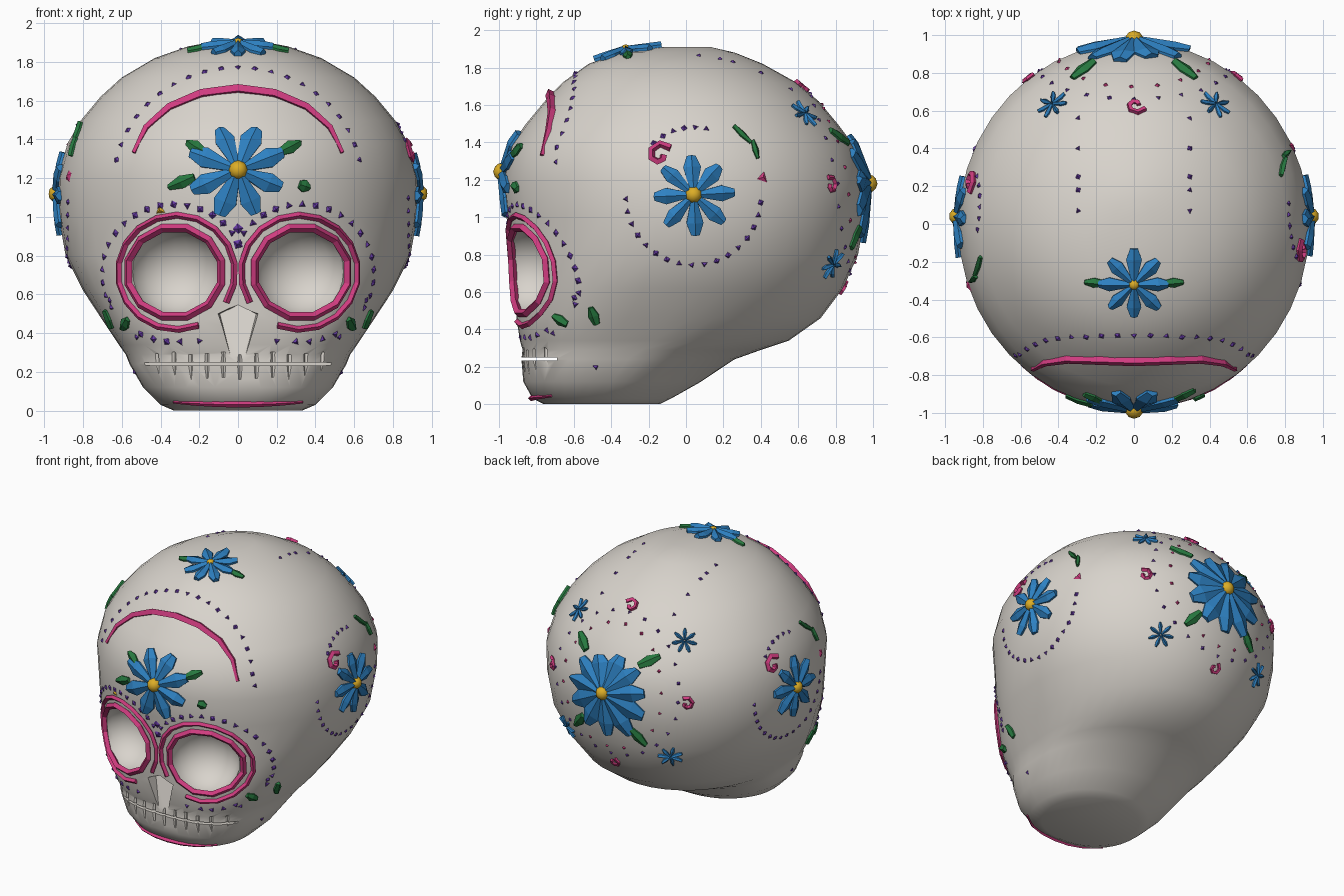
import bpy, bmesh, math, random
from mathutils import Vector, Matrix
from mathutils.bvhtree import BVHTree

if "Cube" in bpy.data.objects:
    bpy.data.objects.remove(bpy.data.objects["Cube"])

random.seed(4)
COLORS = {"bone": (.69, .655, .605), "blue": (.027, .22, .54), "pink": (.63, .045, .215),
          "green": (.02, .19, .05), "gold": (.72, .42, .02), "purple": (.13, .04, .36)}
MATS = {}
for n, c in COLORS.items():
    MATS[n] = bpy.data.materials.new(n)
    MATS[n].diffuse_color = (*c, 1)


def finish(bm, name, color):
    bmesh.ops.recalc_face_normals(bm, faces=bm.faces)
    me = bpy.data.meshes.new(name)
    bm.to_mesh(me)
    bm.free()
    ob = bpy.data.objects.new(name, me)
    bpy.context.collection.objects.link(ob)
    me.materials.append(MATS[color])
    return ob


def loft(bm, sections):
    """Skin closed loops of points, capped at both ends."""
    rings = [[bm.verts.new(p) for p in s] for s in sections]
    k = len(rings[0])
    for a, b in zip(rings, rings[1:]):
        for i in range(k):
            bm.faces.new((a[i], a[(i + 1) % k], b[(i + 1) % k], b[i]))
    bm.faces.new(rings[0])
    bm.faces.new(rings[-1])


# skull: rows of height, half width, front y, back y, squareness of the front
ROWS = [(0, .33, -.76, -.14, 2.2), (.03, .40, -.82, -.08, 2.4), (.12, .49, -.87, .08, 2.6),
        (.24, .56, -.88, .26, 2.7), (.29, .58, -.875, .40, 2.8), (.34, .615, -.89, .55, 2.9),
        (.46, .695, -.91, .72, 2.8), (.62, .80, -.92, .84, 2.4), (.8, .89, -.93, .92, 2.15),
        (1.0, .925, -.96, .955, 2), (1.2, .93, -.98, .965, 2), (1.38, .88, -.94, .90, 2),
        (1.5, .81, -.855, .81, 2), (1.62, .71, -.755, .71, 2), (1.72, .60, -.66, .59, 2),
        (1.82, .43, -.52, .41, 2), (1.88, .26, -.35, .26, 2), (1.91, .10, -.12, .13, 2)]
N = 40


def section(z, w, f, b, p):
    out = []
    for i in range(N):
        s, c = math.sin(2 * math.pi * i / N), math.cos(2 * math.pi * i / N)
        e = 2 / (p if c > 0 else 2)
        out.append((w * math.copysign(abs(s) ** e, s),
                    (f + b) / 2 - (b - f) / 2 * math.copysign(abs(c) ** e, c), z))
    return out


bm = bmesh.new()
loft(bm, [section(*r) for r in ROWS])
bmesh.ops.recalc_face_normals(bm, faces=bm.faces)
bvh = BVHTree.FromBMesh(bm)
skull = finish(bm, "skull", "bone")
X, Y, Z = Vector((1, 0, 0)), Vector((0, 1, 0)), Vector((0, 0, 1))
VIEWS = {"front": (X, Z, -Y), "back": (X, Z, Y), "right": (Y, Z, X), "left": (Y, Z, -X), "top": (X, Y, Z)}


def hit(view, a, b):
    u, v, out = VIEWS[view]
    o = u * a + v * b + out * 4
    p, n, _, _ = bvh.ray_cast(o, -out)
    return (p, n) if p else bvh.find_nearest(o - out * 3.4)[:2]


def on(view, a, b, h=0.0):
    """Point on the skull at view coordinates (a, b), lifted by h."""
    p, n = hit(view, a, b)
    return p + n * h


def patch(view, a, b):
    """Local mapping (x, y, lift) on the skull round a view position, free of stretching."""
    c, n = hit(view, a, b)
    u = VIEWS[view][0]
    u = (u - n * u.dot(n)).normalized()
    v = n.cross(u)
    v = v if v.dot(VIEWS[view][1]) > 0 else -v

    def at(x, y, h=0.0):
        p, m = bvh.find_nearest(c + u * x + v * y)[:2]
        return p + m * h
    return at


def cut(bm):
    cutter = finish(bm, "cutter", "bone")
    cutter.hide_render = True
    m = skull.modifiers.new("cut", "BOOLEAN")
    m.operation, m.solver, m.object = "DIFFERENCE", "EXACT", cutter
    dg = bpy.context.evaluated_depsgraph_get()
    skull.data = bpy.data.meshes.new_from_object(skull.evaluated_get(dg))
    skull.modifiers.clear()
    bpy.data.objects.remove(cutter)


# eye sockets
bm = bmesh.new()
for s in (1, -1):
    mat = (Matrix.Translation((s * .325, -.87, .715)) @ Matrix.Rotation(s * .33, 4, "Z")
           @ Matrix.Diagonal((.25, .23, .23, 1)))
    bmesh.ops.create_uvsphere(bm, u_segments=20, v_segments=14, radius=1, matrix=mat)
cut(bm)
# nose cavity, deep at the top and shallow at the bottom
bm = bmesh.new()
nose = [(-.125, .5, -.83), (0, .545, -.8), (.125, .5, -.83), (.05, .28, -.875), (-.05, .28, -.875)]
loft(bm, [[(x, -1.1, z) for x, z, y in nose], [(x * .75, y, z) for x, z, y in nose]])
cut(bm)
# mouth slit
bm = bmesh.new()
bmesh.ops.create_cube(bm, size=1, matrix=Matrix.Translation((0, -.87, .241))
                      @ Matrix.Diagonal((1.1, .36, .016, 1)))
cut(bm)
# grooves between the teeth
bm = bmesh.new()
for i in range(-5, 6):
    p = on("front", i * .085 + .01, .24)
    bmesh.ops.create_cube(bm, size=1, matrix=Matrix.Translation((p.x, p.y, .225 + .006 * (i % 3)))
                          @ Matrix.Rotation(math.pi / 4 + i * .1, 4, "Z")
                          @ Matrix.Diagonal((.018, .018, .13, 1)))
cut(bm)
skull.data.materials.clear()
skull.data.materials.append(MATS["bone"])
for f in skull.data.polygons:
    f.material_index = 0
skull.data.shade_smooth()
skull.data.set_sharp_from_angle(angle=math.radians(38))


def petal(bm, at, ang, r0, r1, w, lift=.032, shape=((0, .35), (.65, 1), (1, .5))):
    """Faceted ridge strip following the skull from radius r0 to r1."""
    c, s = math.cos(ang), math.sin(ang)
    secs = []
    for t, k in shape:
        r = r0 + (r1 - r0) * t
        secs.append([at(c * r - s * w * k * q, s * r + c * w * k * q, h)
                     for q, h in ((-1, -.012), (-1, lift * .45), (0, lift), (1, lift * .45), (1, -.012))])
    loft(bm, secs)


def flower(name, view, a, b, r, n, turn=0, width=.047, core=.045):
    bm, at = bmesh.new(), patch(view, a, b)
    for i in range(n):
        petal(bm, at, turn + 2 * math.pi * i / n, r * .12,
              r * random.uniform(.95, 1.04), width * random.uniform(.92, 1.1))
    finish(bm, name + "_petals", "blue")
    bm = bmesh.new()
    bmesh.ops.create_icosphere(bm, subdivisions=2, radius=core,
                               matrix=Matrix.Translation(at(0, 0, .01)))
    finish(bm, name + "_centre", "gold").data.shade_smooth()


def leaves(name, view, items, w=.033):
    """items: centre a, centre b, angle in degrees, length"""
    bm = bmesh.new()
    for a, b, d, l in items:
        petal(bm, patch(view, a, b), math.radians(d), -l / 2, l / 2, w, .025, ((0, .6), (.5, 1), (1, .45)))
    finish(bm, name, "green")


def dots(name, view, pts, color="purple", r=.018):
    bm = bmesh.new()
    for a, b in pts:
        at, t, k = patch(view, a, b), random.uniform(0, 6), random.choice((3, 4))
        base = [bm.verts.new(at(r * math.cos(t + 2 * math.pi * i / k),
                                r * math.sin(t + 2 * math.pi * i / k), .002)) for i in range(k)]
        tip = bm.verts.new(at(0, 0, .014))
        bm.faces.new(base)
        for i in range(k):
            bm.faces.new((base[i], base[(i + 1) % k], tip))
    finish(bm, name, color)


def arc(a, b, ra, rb, d0, d1, n):
    ts = [math.radians(d0 + (d1 - d0) * i / (n - 1)) for i in range(n)]
    return [(a + ra * math.cos(t), b + rb * math.sin(t)) for t in ts]


def piping(name, pts, rad, closed=False, taper=False):
    """Four-sided icing line through points on the skull."""
    cu = bpy.data.curves.new(name, "CURVE")
    cu.dimensions, cu.bevel_depth, cu.bevel_resolution = "3D", rad, 0
    cu.use_fill_caps = True
    sp = cu.splines.new("POLY")
    sp.points.add(len(pts) - 1)
    sp.use_cyclic_u, sp.use_smooth = closed, False
    for i, p in enumerate(pts):
        sp.points[i].co = (*p, 1)
        sp.points[i].radius = .5 + .6 * math.sin(math.pi * i / (len(pts) - 1)) if taper else 1
    tmp = bpy.data.objects.new(name + "_path", cu)
    bpy.context.collection.objects.link(tmp)
    me = bpy.data.meshes.new_from_object(tmp.evaluated_get(bpy.context.evaluated_depsgraph_get()))
    bpy.data.objects.remove(tmp)
    me.materials.clear()
    me.materials.append(MATS["pink"])
    bpy.context.collection.objects.link(bpy.data.objects.new(name, me))


def face_line(pts):
    return [on("front", a, b, .007) for a, b in pts]


def swirl(name, view, a, b, r, turn=0, way=1):
    at = patch(view, a, b)
    piping(name, [at(way * r * (1 - .12 * i) * math.cos(turn + i * .95),
                     r * (1 - .12 * i) * math.sin(turn + i * .95), .005) for i in range(7)], r * .29)


# face: brow, chin line and forehead flower
piping("brow_arc", face_line(arc(0, 1.27, .54, .385, 9, 171, 9)), .025, taper=True)
dots("brow_dots", "front", arc(0, 1.17, .64, .6, 12, 168, 21))
piping("chin_line", face_line([(x * .11, .035 + .0015 * x * x) for x in range(-3, 4)]), .014, taper=True)
flower("forehead_flower", "front", 0, 1.24, .265, 8, math.pi / 8, .055, .05)
leaves("forehead_leaves", "front", [(-.22, 1.36, 150, .1), (.27, 1.36, 28, .12),
                                    (-.29, 1.18, 203, .15), (.34, 1.16, -20, .06)])
dots("nose_bridge_dots", "front", [(0, .94), (0, .86)], r=.028)
dots("brow_bead", "front", [(-.4, 1.035)], "gold", .028)

for s, side in ((1, "right"), (-1, "left")):
    # eye rings, dots and cheek leaves
    piping(side + "_eye_inner_ring", face_line(arc(s * .325, .715, .245, .235, 15, 345, 12)), .022, True)
    d = (212, -112) if s > 0 else (-32, 292)
    piping(side + "_eye_outer_ring", face_line(arc(s * .315, .715, .3, .295, *d, 17)), .017)
    ring = [(a, b) for a, b in arc(.33, .71, .37, .355, -95, 155, 24) if not (a > .55 and b < .53)]
    dots(side + "_eye_dots", "front", [(s * a, b) for a, b in ring], r=.021)
    dots(side + "_cheek_dots", "front", [(s * .52, .38), (s * .2, .36), (s * .53, .2), (s * .66, .57)])
    leaves(side + "_cheek_leaves", "front", [(s * .58, .45, 90 + s * 30, .09),
                                             (s * .665, .475, 90 - s * 40, .1)], .03)
    # side flower with its ring of dots; the left is the right turned about the flower
    def m(a):
        return a if s > 0 else .08 - a
    flower(side + "_flower", side, .04, 1.12, .22, 8, .05, .044)
    dots(side + "_dots", side, [(m(a), b) for a, b in arc(.04, 1.11, .36, .365, -178, -5, 17)
                                + arc(.04, 1.12, .33, .36, 78, 130, 6)])
    swirl(side + "_swirl", side, m(-.14), 1.33, .07, .6, s)
    leaves(side + "_sprig", side, [(m(.3), 1.44, 90 - s * 132, .13), (m(.37), 1.36, 90 - s * 165, .1)], .016)
    dots(side + "_sprig_bud", side, [(m(.41), 1.21)], "pink", .035)
    # crown dots and back stars
    dots(side + "_crown_dots", "top", [(s * .295, y) for y in (.07, .18, .25, .4, .56)], r=.016)
    for tag, x, z in (("upper", .43, 1.55), ("lower", .42, .75)):
        bm, at = bmesh.new(), patch("back", s * x, z)
        for i in range(7):
            petal(bm, at, i * math.tau / 7 + .3, .006, .085, .013, .02)
        finish(bm, f"{side}_{tag}_star", "blue")
    swirl(side + "_back_swirl", "back", s * .55, 1.17, .05, 1)

# crown flower
flower("crown_flower", "top", 0, -.32, .185, 8, 0, .038, .03)
leaves("crown_leaves", "top", [(-.21, -.31, 180, .1), (.21, -.31, 0, .1)], .026)

# back flower with leaves, swirls and dots
flower("back_flower", "back", 0, 1.18, .33, 11, .1, .065, .05)
leaves("back_leaves", "back", [(.27, 1.43, 43, .16), (-.27, 1.43, 137, .16),
                               (.24, .89, -50, .15), (-.24, .89, 230, .15)], .037)
swirl("back_top_swirl", "back", .01, 1.69, .055, .4)
swirl("back_low_swirl", "back", 0, .62, .045, 2)
dots("back_pink_dots", "back", arc(0, 1.18, .4, .42, 12, 372, 19), "pink", .014)
dots("back_dots", "back", arc(0, 1.18, .5, .48, 0, 345, 24), r=.015)

for m in bpy.data.materials:
    if m.users and not m.is_grease_pencil:
        m.use_nodes = True
        m.node_tree.nodes["Principled BSDF"].inputs["Base Color"].default_value = m.diffuse_color
